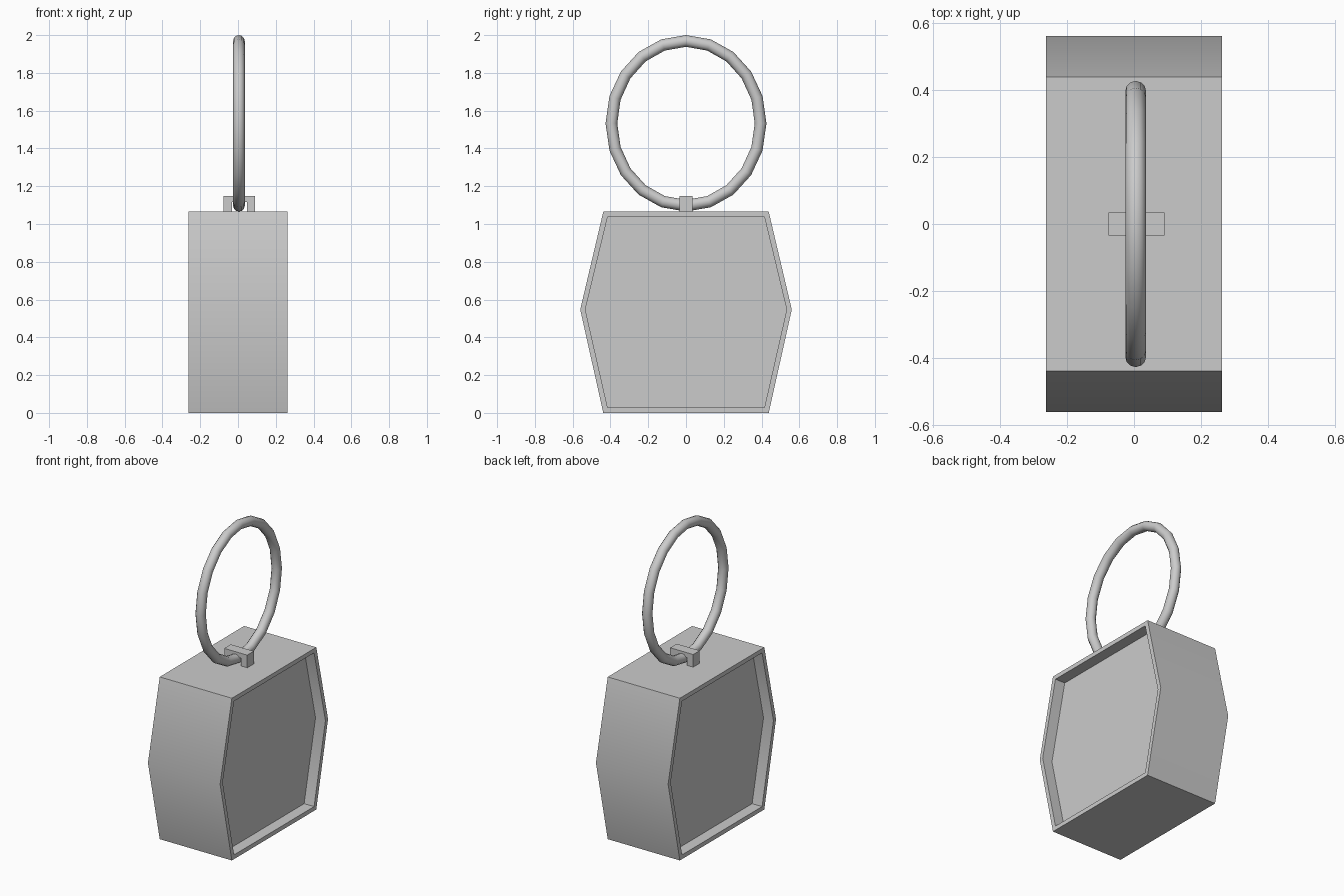
import bpy, bmesh, math
from mathutils import Vector

if "Cube" in bpy.data.objects:
    bpy.data.objects.remove(bpy.data.objects["Cube"])


def loft(name, rings, closed=False, smooth=True):
    """Skin a list of equal-length vertex rings; cap the ends unless closed."""
    bm = bmesh.new()
    rows = [[bm.verts.new(p) for p in ring] for ring in rings]
    n = len(rows[0])
    pairs = list(zip(rows, rows[1:]))
    if closed:
        pairs.append((rows[-1], rows[0]))
    else:
        bm.faces.new(rows[0])
        bm.faces.new(rows[-1])
    for a, b in pairs:
        for i in range(n):
            j = (i + 1) % n
            bm.faces.new((a[i], a[j], b[j], b[i]))
    bmesh.ops.recalc_face_normals(bm, faces=bm.faces)
    mesh = bpy.data.meshes.new(name)
    bm.to_mesh(mesh)
    bm.free()
    ob = bpy.data.objects.new(name, mesh)
    bpy.context.collection.objects.link(ob)
    if smooth:
        bpy.ops.object.select_all(action='DESELECT')
        ob.select_set(True)
        bpy.context.view_layer.objects.active = ob
        bpy.ops.object.shade_smooth_by_angle(angle=math.radians(35))
    return ob


# Hexagonal body with a shallow recess on each broad side
def hexagon(x, waist, end, low, high):
    pts = [(-end, low), (end, low), (waist, 0.547), (end, high), (-end, high), (-waist, 0.547)]
    return [(x, y, z) for y, z in pts]


outer = (0.56, 0.438, 0.0, 1.065)
inner = (0.533, 0.415, 0.028, 1.037)
loft("body", [hexagon(x, *size) for x, size in (
    (-0.19, inner), (-0.262, inner), (-0.262, outer),
    (0.262, outer), (0.262, inner), (0.19, inner))])

# Staple holding the ring
staple = [(-0.076, 1.06), (-0.076, 1.148), (0.091, 1.148), (0.091, 1.06),
          (0.047, 1.06), (0.047, 1.116), (-0.032, 1.116), (-0.032, 1.06)]
loft("staple", [[(x, y, z) for x, z in staple] for y in (-0.034, 0.034)], smooth=False)

# Slightly oval ring of 20 segments
SEG, SIDES, TUBE = 20, 12, 0.031
hoops = []
for i in range(SEG):
    a = math.tau * i / SEG
    out = Vector((0, math.cos(a), math.sin(a)))
    centre = Vector((0.005, 0.395 * math.cos(a), 1.533 + 0.436 * math.sin(a)))
    hoops.append([centre + TUBE * (math.cos(b) * out + math.sin(b) * Vector((1, 0, 0)))
                  for b in (math.tau * k / SIDES for k in range(SIDES))])
loft("ring", hoops, closed=True)
